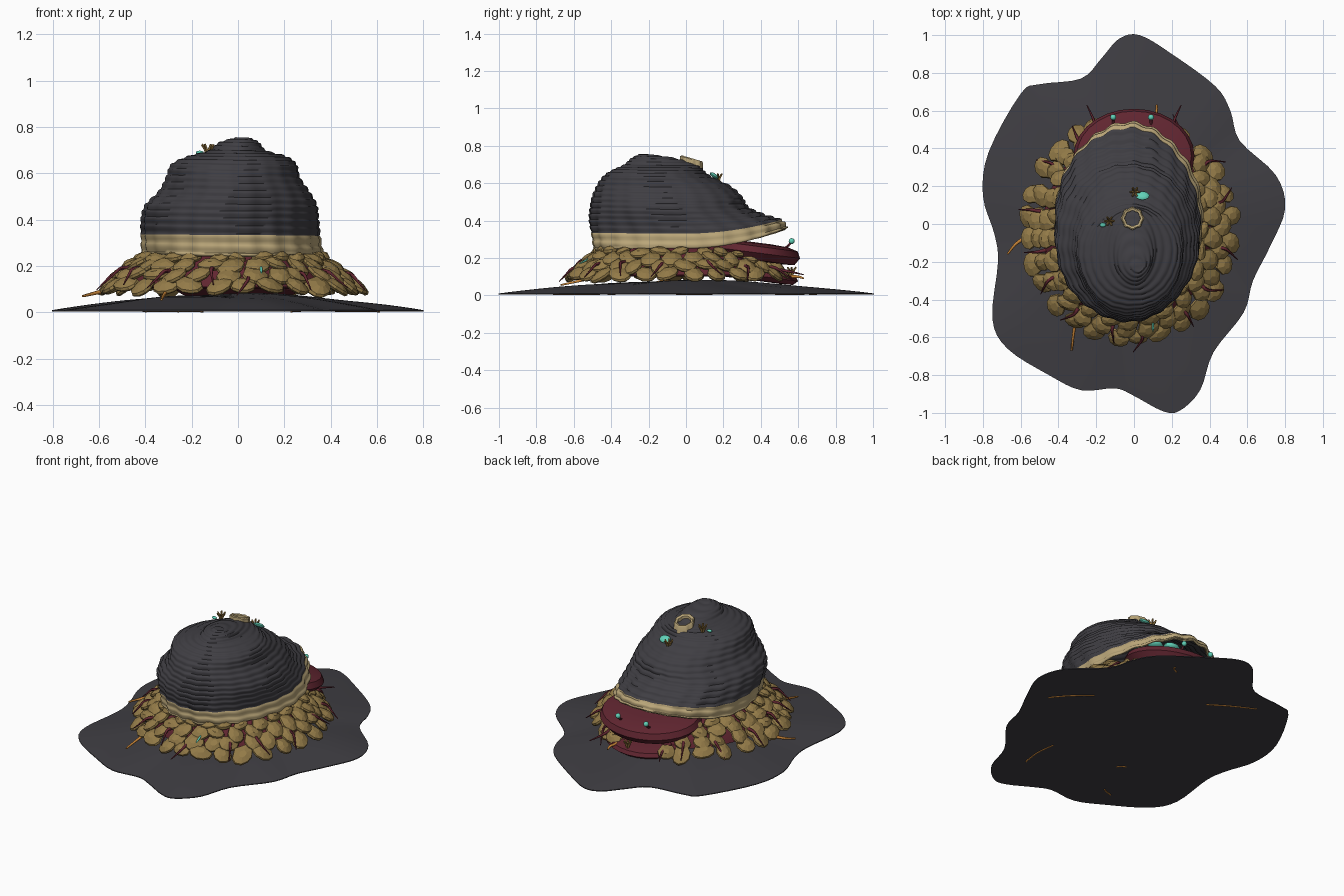
import bpy, bmesh, math, random
from math import sin, cos, pi, tau
from mathutils import Vector, Matrix

random.seed(4)
if "Cube" in bpy.data.objects:
    bpy.data.objects.remove(bpy.data.objects["Cube"])


def material(name, *rgb):
    m = bpy.data.materials.new(name)
    m.use_nodes = True
    m.diffuse_color = (*rgb, 1)
    m.node_tree.nodes["Principled BSDF"].inputs["Base Color"].default_value = (*rgb, 1)
    return m


GREY = material("charcoal grey", .05, .048, .056)
TAN = material("pale tan", .49, .38, .19)
GOLD = material("scale gold", .29, .195, .064)
RED = material("dark red", .12, .019, .03)
CYAN = material("sea green", .12, .64, .48)
ORANGE = material("root orange", .6, .24, .04)
BROWN = material("sprig brown", .3, .18, .05)


def finish(name, bm, mats, angle=None):
    """Turn a bmesh into an object, smooth below the given angle."""
    bmesh.ops.recalc_face_normals(bm, faces=bm.faces)
    mesh = bpy.data.meshes.new(name)
    bm.to_mesh(mesh)
    bm.free()
    for m in mats:
        mesh.materials.append(m)
    if angle:
        for p in mesh.polygons:
            p.use_smooth = True
        mesh.set_sharp_from_angle(angle=math.radians(angle))
    ob = bpy.data.objects.new(name, mesh)
    bpy.context.collection.objects.link(ob)
    return ob


def spline(pts, u, closed=False):
    """Catmull-Rom point at parameter u."""
    n, i = len(pts), int(u)
    pick = lambda k: pts[k % n] if closed else pts[max(0, min(n - 1, k))]
    a, b, c, d = (pick(i + k) for k in (-1, 0, 1, 2))
    t = u - i
    return [q + .5 * t * (r - p + t * (2 * p - 5 * q + 4 * r - s + t * (3 * (q - r) + s - p)))
            for p, q, r, s in zip(a, b, c, d)]


def loft(bm, rings, cap_start=False, cap_end=False):
    """Bridge rings of points; returns the faces of each band."""
    vs = [[bm.verts.new(p) for p in ring] for ring in rings]
    n, bands = len(vs[0]), []
    for a, b in zip(vs, vs[1:]):
        bands.append([bm.faces.new((a[j], a[(j + 1) % n], b[(j + 1) % n], b[j])) for j in range(n)])
    if cap_start:
        bm.faces.new(vs[0][::-1])
    if cap_end:
        bm.faces.new(vs[-1])
    return bands


def oval(x, y, rx, ry, z, n=48):
    return [(x + rx * cos(tau * j / n), y + ry * sin(tau * j / n), z) for j in range(n)]


def tube(bm, pts, r0, r1=.001, sides=6):
    """Tapering tube along a few path points."""
    pts = [Vector(p) for p in pts]
    steps = 4 * (len(pts) - 1)
    path = [Vector(spline(pts, k / 4)) for k in range(steps)] + [pts[-1]]
    rings = []
    for k, p in enumerate(path):
        d = path[min(k + 1, steps)] - path[max(k - 1, 0)]
        q = d.to_track_quat('Z', 'Y')
        r = r0 + (r1 - r0) * k / steps
        rings.append([p + q @ Vector(v) for v in oval(0, 0, r, r, 0, sides)])
    loft(bm, rings, True, True)


def ball(bm, centre, size, tilt=0, segs=12):
    mat = Matrix.Translation(centre) @ Matrix.Rotation(tilt, 4, 'X') @ Matrix.Diagonal((*size, 1))
    bmesh.ops.create_uvsphere(bm, u_segments=segs, v_segments=segs // 2, radius=1, matrix=mat)


# Ground slab: wavy outline, low dome
outline = [(.03, 1), (.2, .9), (.43, .73), (.51, .6), (.56, .44), (.75, .26), (.8, .08), (.72, -.12),
           (.63, -.3), (.58, -.47), (.42, -.68), (.35, -.88), (.24, -.99), (.15, -.99), (0, -.91),
           (-.1, -.87), (-.28, -.88), (-.45, -.8), (-.67, -.66), (-.75, -.5), (-.72, -.2), (-.74, -.05),
           (-.8, .15), (-.77, .38), (-.6, .69), (-.5, .74), (-.28, .77), (-.17, .88), (-.08, .98)]
edge = [spline(outline, k / 4, True) for k in range(4 * len(outline))]
rings = [[(x, y, .005) for x, y in edge]]
for k in range(15):
    s = 1 - k / 15
    h = .01 + .07 * max(0, cos(pi / 2 * s)) ** .95
    rings.append([(x * s, y * s, h + .006 * (1 - s) * sin(9 * x * s + 7 * y * s)) for x, y in edge])
bm = bmesh.new()
loft(bm, rings, True, True)
finish("ground_slab", bm, [GREY], 40)

# Shell: ridged spiral dome; each level is z, x min, x max, y min, y max
levels = [(.25, -.41, .36, -.49, .53), (.33, -.415, .345, -.5, .5), (.4, -.415, .34, -.51, .41),
          (.46, -.395, .335, -.505, .33), (.52, -.335, .305, -.495, .3), (.58, -.305, .265, -.475, .235),
          (.635, -.285, .25, -.44, .125), (.67, -.215, .205, -.385, .085), (.695, -.125, .12, -.33, .06),
          (.73, -.08, .09, -.29, -.06), (.75, -.01, .05, -.25, -.2)]
rings, segs, per = [], 132, 10
for k in range(per * (len(levels) - 1) + 1):
    u = k / per
    z, xa, xb, ya, yb = spline(levels, min(u, len(levels) - 1.001))
    ring = []
    for j in range(segs):
        a = tau * j / segs
        ridge = abs(sin(tau * u + a / 2))
        g = 1 + .016 * ridge + .014 * sin(22 * a) * max(0, 1 - u / 9) + .008 * sin(5 * a + u)
        y = (ya + yb) / 2 + (yb - ya) / 2 * g * sin(a)
        lift = .36 * max(0, y) ** 2 * max(0, 1 - u / 4)
        ring.append(((xa + xb) / 2 + (xb - xa) / 2 * g * cos(a), y, z + lift + .006 * ridge))
    rings.append(ring)
bm = bmesh.new()
for k, band in enumerate(loft(bm, rings, cap_end=True)):
    for f in band:
        f.material_index = int(k < per)
shell = finish("shell", bm, [GREY, TAN], 60)
solid = shell.modifiers.new("thickness", 'SOLIDIFY')
solid.thickness = .015
solid.offset = -1

# Soft body below the shell
bm = bmesh.new()
body = [(.1, .3, .35), (.11, .46, .5), (.15, .44, .49), (.2, .39, .46), (.25, .34, .42), (.27, .25, .32)]
loft(bm, [oval(-.025, -.03, rx, ry, z) for z, rx, ry in body], True, True)
finish("body", bm, [RED], 50)

# Thick-edged head hood and lower lobe at the back, sloping down outward
bm = bmesh.new()
for z, rx, ry, thick in ((.235, .32, .25, 1), (.11, .28, .24, .6)):
    rings = []
    for s, h in ((.6, -.05), (.88, -.045), (1, -.005), (.95, .03), (.75, .045), (.4, .05)):
        rings.append([(x, y, q - .13 * (y - .36)) for x, y, q in
                      oval(0, .36, rx * s, ry * s, z + h * thick, 28)])
    loft(bm, rings, True, True)
finish("head", bm, [RED], 25)

# Eyes on stalks
stalks, eyes = bmesh.new(), bmesh.new()
for x in (-.11, .09):
    tube(stalks, [(x, .5, .24), (x, .54, .26), (x, .565, .285)], .008, .006)
    ball(eyes, (x, .565, .29), (.016, .016, .016))
finish("eye_stalks", stalks, [RED], 60)
finish("eyes", eyes, [CYAN], 60)


def skirt(a, t):
    """Point on the sloping skirt at angle a, from shell (0) to hem (1)."""
    return Vector((-.025 + (.36 + .22 * t) * cos(a), -.025 + (.42 + .2 * t) * sin(a), .26 - .185 * t ** 1.15))


def from_back(a):
    return abs((a - pi / 2 + pi) % tau - pi)


# Overlapping scales: thick faceted plates, sunk at the root and lifted at the tip
plate = [(-.3, 0), (.3, 0), (.5, .5), (.4, .82), (.14, 1), (-.18, .97), (-.42, .78), (-.5, .45)]
bm = bmesh.new()
for row, (tip, count) in enumerate(((.33, 25), (.56, 26), (.79, 27), (1.02, 28))):
    for i in range(count):
        a = tau * (i + row / 2) / count + random.uniform(-.04, .04)
        if from_back(a) < (.55 if row < 2 else .33):
            continue
        end = skirt(a, tip + random.uniform(-.08, .06)) + Vector((0, 0, random.uniform(0, .022)))
        root = skirt(a, tip - .42 if tip > .42 else 0) - Vector((0, 0, .012))
        out = end - root
        side = out.cross(Vector((0, 0, 1))).normalized()
        up = side.cross(out).normalized()
        side = (side + out.normalized() * random.uniform(-.2, .2) + up * random.uniform(-.25, .25)).normalized()
        wide = random.uniform(.105, .14) * (.8 + .2 * tip)
        mid = random.uniform(.4, .65)
        rings = []
        for s, h in ((.85, -.016), (1, -.006), (.95, .006), (.35, .022)):
            rings.append([root + side * (wide * x * s) + out * (mid + (y - mid) * s) + up * h
                          for x, y in plate])
        loft(bm, rings, True, True)
finish("scales", bm, [GOLD])

# Thin tentacles poking out between the scales
bm = bmesh.new()
for i in range(16):
    a = tau * (i + .5) / 16 + random.uniform(-.08, .08)
    if from_back(a) < .35:
        continue
    t = random.uniform(.85, 1.1)
    bend = random.uniform(-.07, .07)
    lift = Vector((0, 0, .035))
    tube(bm, [skirt(a, t - .45), skirt(a, t - .25) + lift, skirt(a + bend, t - .08) + lift,
              skirt(a + 2 * bend, t + .08) + lift], .011, .002)
for s in (-1, 1):
    tube(bm, [(s * .2, .45, .14), (s * .21, .54, .13), (s * .25, .63, .11)], .014, .002)
finish("tentacles", bm, [RED], 60)

# Roots under the slab and a few loose strands above it
bm = bmesh.new()
for x0, y0, x1, y1 in ((.61, -.05, .42, .14), (-.15, .48, -.41, .63), (.23, -.71, .23, -.46),
                       (-.26, -.38, -.22, -.42), (-.4, -.69, -.33, -.66), (.23, .66, .27, .7)):
    tube(bm, [(x0, y0, .005), ((x0 + x1) / 2 + .015, (y0 + y1) / 2, .005), (x1, y1, .005)], .005, .004)
for path in ([(-.31, -.52, .09), (-.32, -.58, .075), (-.33, -.67, .055)],
             [(-.59, -.08, .09), (-.63, -.11, .08), (-.67, -.16, .07)],
             [(.11, .55, .1), (.12, .6, .1), (.12, .63, .09)]):
    tube(bm, path, .01, .005)
finish("roots", bm, [ORANGE], 60)

# Low barnacle ring leaning with the top of the shell
bm = bmesh.new()
rings = []
for r, z in ((.06, .66), (.058, .727), (.052, .733), (.04, .727), (.038, .66)):
    rings.append([(x * (1 + .05 * cos(8 * tau * j / 48)) - .008, y * (1 + .05 * cos(8 * tau * j / 48)) + .03, q - .3 * y)
                  for j, (x, y, q) in enumerate(oval(0, 0, r, r, z))])
loft(bm, rings)
finish("barnacle_ring", bm, [TAN], 40)

# Leaves on the shell, and glowing pads on its inner ceiling
leaves, sprigs = bmesh.new(), bmesh.new()
ball(leaves, (.045, .15, .64), (.037, .027, .012), -.6)
ball(leaves, (-.165, -.005, .69), (.017, .012, .008))
ball(leaves, (.1, -.54, .185), (.006, .035, .005), .5)
for x, y in ((.22, .29), (.13, .35), (.04, .39)):
    ball(leaves, (x, y, .36), (.055, .04, .022))
finish("leaves", leaves, [CYAN], 60)

# Sprigs growing on the shell and the lower lobe
for x, y, z in ((.005, .17, .6), (-.13, .015, .675), (.02, .565, .1)):
    for i in range(6):
        a = tau * i / 6
        tube(sprigs, [(x, y, z), (x + .012 * cos(a), y + .012 * sin(a), z + .03),
                      (x + .026 * cos(a), y + .026 * sin(a), z + .05)], .008, .005, 4)
finish("sprigs", sprigs, [BROWN], 60)
